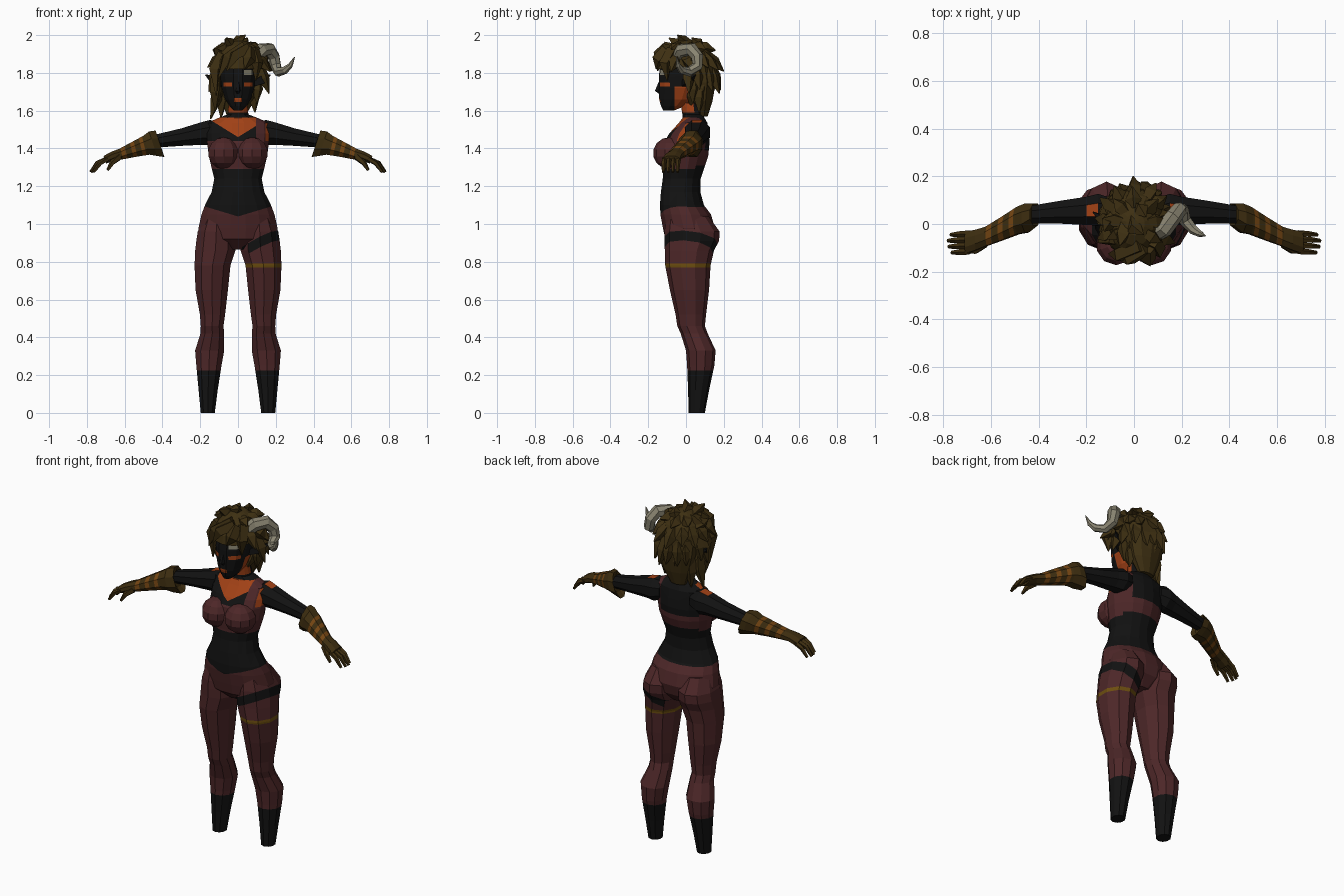
import bpy, bmesh, math, random
from mathutils import Vector as V

random.seed(4)
COL = {"black skin": (.006, .006, .006), "glowing orange": (.36, .053, .008), "maroon cloth": (.074, .02, .021),
       "brown hair": (.048, .029, .006), "glove leather": (.046, .026, .005), "glove stripe": (.17, .058, .006),
       "mustard strap": (.15, .075, .005), "grey horn": (.25, .23, .165)}
MAT = {}
for k, c in COL.items():
    MAT[k] = bpy.data.materials.new(k)
    MAT[k].diffuse_color = (*c, 1)
BLACK, ORANGE, MAROON, HAIR, GLOVE, STRIPE, MUSTARD, HORN = COL


def finish(name, bm, rule, cuts=()):
    """Cut along planes (point, normal), colour faces by rule(centre, normal) and make the object."""
    for co, no in cuts:
        bmesh.ops.bisect_plane(bm, geom=bm.verts[:] + bm.edges[:] + bm.faces[:], plane_co=co, plane_no=no)
    bmesh.ops.recalc_face_normals(bm, faces=bm.faces)
    used = []
    for f in bm.faces:
        k = rule if isinstance(rule, str) else rule(f.calc_center_median(), f.normal)
        if k not in used:
            used.append(k)
        f.material_index = used.index(k)
    me = bpy.data.meshes.new(name)
    bm.to_mesh(me)
    bm.free()
    for k in used:
        me.materials.append(MAT[k])
    bpy.context.collection.objects.link(bpy.data.objects.new(name, me))


def loft(rings, n, bm=None):
    """Skin rings given as (centre, u, v) ellipses."""
    bm = bm or bmesh.new()
    vs = [[bm.verts.new(c + u * math.cos(a) + v * math.sin(a))
           for a in [2 * math.pi * (i + .5) / n for i in range(n)]] for c, u, v in rings]
    for a, b in zip(vs, vs[1:]):
        for i in range(n):
            bm.faces.new((a[i], a[(i + 1) % n], b[(i + 1) % n], b[i]))
    bm.faces.new(vs[0])
    bm.faces.new(vs[-1])
    return bm


def upright(rows, n, s=1):
    """Rows of (z, centre x, half width, front y, back y)."""
    return loft([(V((s * x, (f + b) / 2, z)), V((w, 0, 0)), V((0, (b - f) / 2, 0))) for z, x, w, f, b in rows], n)


def sideways(rows, n, s, shear=0):
    """Rows of (x, y, z, half depth, half height)."""
    return loft([(V((s * x, y, z)), V((0, ry, 0)), V((s * shear * rz, 0, rz))) for x, y, z, ry, rz in rows], n)


def tube(path, radii, n=5, bm=None):
    path = [V(p) for p in path]
    rings, u = [], None
    for i, p in enumerate(path):
        t = (path[min(i + 1, len(path) - 1)] - path[max(i - 1, 0)]).normalized()
        u = u or t.cross(V((.3, .9, .2)))
        u = (u - t * u.dot(t)).normalized()
        rings.append((p, u * radii[i], t.cross(u) * radii[i]))
    return loft(rings, n, bm)


def ball(centre, size, seg, rows):
    bm = bmesh.new()
    bmesh.ops.create_uvsphere(bm, u_segments=seg, v_segments=rows, radius=1)
    bmesh.ops.scale(bm, vec=size, verts=bm.verts)
    bmesh.ops.translate(bm, vec=centre, verts=bm.verts)
    return bm


# Bare slash across the left hip, shared by torso and leg
def slash(c):
    return c.x > .04 and abs(c.z - (.83 + .5 * c.x - .15 * c.y)) < .028


SLASH = [((0, 0, .83 + d), (-.5, .15, 1)) for d in (-.028, .028)]


# Torso and neck
def torso_rule(c, n):
    if slash(c):
        return BLACK
    if c.z < (1.04 + .3 * abs(c.x) if c.y < 0 else 1.09):
        return MAROON
    if (1.29 < c.z < 1.44 and c.y < .05) or (1.31 < c.z < 1.39):
        return MAROON
    if .095 < c.x < .145 and c.z > 1.38:
        return MAROON
    if n.x > .6 and 1.42 < c.z < 1.52:
        return ORANGE
    if c.y < .05 and c.z > 1.46 + .62 * abs(c.x) and not 1.565 < c.z < 1.59:
        return ORANGE
    return BLACK


torso = upright([(.865, 0, .09, -.05, .09), (.92, 0, .205, -.112, .14), (.98, 0, .213, -.125, .155),
                 (1.05, 0, .197, -.138, .135), (1.1, 0, .178, -.14, .097), (1.17, 0, .142, -.135, .078),
                 (1.24, 0, .128, -.125, .08), (1.3, 0, .143, -.125, .1), (1.36, 0, .158, -.13, .12),
                 (1.43, 0, .166, -.12, .127), (1.48, 0, .168, -.09, .123), (1.535, 0, .165, -.04, .115),
                 (1.56, 0, .11, -.02, .1), (1.58, 0, .056, -.02, .09), (1.64, 0, .05, -.03, .085)], 16)
finish("torso", torso, torso_rule, SLASH + [((0, 0, z), (0, 0, 1)) for z in (1.09, 1.29, 1.31, 1.39, 1.44, 1.565, 1.59)]
       + [((x, 0, 0), (1, 0, 0)) for x in (0, .095, .145)]
       + [((0, 0, 1.46), (s * .62, 0, -1)) for s in (-1, 1)] + [((0, 0, 1.04), (s * .3, 0, -1)) for s in (-1, 1)])


# Legs with leggings ending above the ankle
def leg_rule(c, n):
    if c.z < .225 or slash(c):
        return BLACK
    return MUSTARD if c.x > 0 and .77 < c.z < .792 else MAROON


LEG = [(1.04, .11, .075, -.1, .12), (.96, .115, .103, -.115, .178), (.91, .117, .109, -.115, .175),
       (.86, .12, .112, -.112, .148), (.78, .135, .1, -.11, .13), (.65, .139, .09, -.085, .122),
       (.52, .135, .07, -.055, .106), (.46, .137, .063, -.046, .1), (.42, .136, .066, -.028, .115),
       (.33, .15, .081, 0, .157), (.25, .154, .07, .006, .15), (.12, .158, .053, .011, .122), (0, .16, .039, .014, .1)]
# Arms, gloves, hands
ARM = [(.1, .055, 1.49, .06, .055), (.15, .06, 1.484, .072, .072), (.2, .055, 1.478, .064, .064),
       (.3, .05, 1.46, .053, .05), (.43, .04, 1.44, .04, .038)]
SLEEVE = [(.43, .04, 1.425, .035, .045), (.413, .04, 1.425, .05, .076), (.45, .025, 1.425, .066, .07),
          (.485, .015, 1.417, .062, .054), (.55, -.018, 1.395, .053, .042), (.62, -.052, 1.37, .044, .03),
          (.66, -.066, 1.36, .046, .026), (.705, -.078, 1.34, .05, .022)]
BANDS = [(.49, .51), (.54, .563), (.595, .62)]
for s, side in ((1, "left"), (-1, "right")):
    finish(side + "_leg", upright(LEG, 10, s), leg_rule,
           SLASH + [((0, 0, z), (0, 0, 1)) for z in (.225, .77, .792)])
    finish(side + "_upper_arm", sideways(ARM, 8, s),
           lambda c, n: ORANGE if .14 < abs(c.x) < .2 and n.z > .8 else BLACK)
    finish(side + "_glove", sideways(SLEEVE, 8, s, .33),
           lambda c, n: STRIPE if any(a < abs(c.x) + .25 * (1.39 - c.z) < b for a, b in BANDS) else GLOVE,
           [((s * b, 0, 1.39), (s, 0, -.25)) for ab in BANDS for b in ab])
    hand = bmesh.new()
    for i in range(4):
        y, d = -.04 - .025 * i, (.012, 0, .003, .016)[i]
        tube([(s * .69, y, 1.345), (s * (.745 - d), y - .003, 1.322), (s * (.78 - d), y - .005, 1.275)],
             [.014, .013, .008], 5, hand)
    tube([(s * .63, -.085, 1.355), (s * .665, -.112, 1.325), (s * .69, -.115, 1.285)], [.02, .015, .008], 5, hand)
    finish(side + "_fingers", hand, GLOVE)
    # Bust and pointed ears
    finish(side + "_bust", ball((s * .075, -.085, 1.375), (.087, .09, .085), 10, 7), MAROON)
    finish(side + "_ear", tube([(s * .08, -.01, 1.74), (s * .12, .01, 1.76), (s * .172, .05, 1.79)],
                               [.02, .03, .003], 4), BLACK)


# Head with eyes, lips, brow mark and jaw patches as cut faces
def head_rule(c, n):
    ax = abs(c.x)
    if c.y < -.06:
        if .032 < ax < .078 and 1.728 < c.z < 1.75:
            return ORANGE
        if ax < .022 and 1.645 < c.z < 1.667:
            return ORANGE
        if .032 < c.x < .078 and 1.79 < c.z < 1.815:
            return HORN
    return ORANGE if -.06 < c.y < .03 and c.z < 1.728 else BLACK


head = upright([(1.602, 0, .025, -.122, -.06), (1.625, 0, .047, -.135, .0), (1.66, 0, .07, -.145, .05),
                (1.72, 0, .09, -.147, .08), (1.78, 0, .097, -.148, .1), (1.85, 0, .097, -.14, .11),
                (1.92, 0, .07, -.1, .08)], 12)
finish("head", head, head_rule, [((0, 0, z), (0, 0, 1)) for z in (1.645, 1.667, 1.728, 1.75, 1.79, 1.815)]
       + [((s * x, 0, 0), (1, 0, 0)) for x in (.022, .032, .078) for s in (-1, 1)] + [((0, -.06, 0), (0, 1, 0))])
finish("nose", tube([(0, -.138, 1.75), (0, -.152, 1.705), (0, -.135, 1.692)], [.008, .014, .008], 4), BLACK)

# Hair cap, open over the face
C, R = V((.005, 0, 1.82)), V((.13, .155, .155))
cap = ball(C, R, 14, 10)
bmesh.ops.delete(cap, geom=[f for f in cap.faces if f.calc_center_median().z < 1.8 and f.calc_center_median().y < .03],
                 context='FACES')
finish("hair_cap", cap, HAIR)
finish("back_hair", upright([(1.57, -.01, .05, .06, .115), (1.65, 0, .09, .035, .14), (1.75, 0, .12, .025, .158),
                             (1.85, 0, .125, .0, .15)], 10), HAIR)

# Layered locks following the cap, then fringe, side locks and crown tufts
locks = bmesh.new()
for e, count, length, start, end in ((62, 7, .1, -30, 210), (35, 9, .12, -20, 200), (8, 9, .14, 0, 180),
                                     (-20, 8, .13, 20, 160), (-45, 6, .12, 30, 150)):
    for i in range(count):
        a = math.radians(start + (end - start) * i / (count - 1) + random.uniform(-6, 6))
        er = math.radians(e)
        out = V((math.cos(a), math.sin(a), 0))
        p = C + V((R.x * math.cos(er) * out.x, R.y * math.cos(er) * out.y, R.z * math.sin(er)))
        nor = out * math.cos(er) + V((0, 0, math.sin(er)))
        down = out * math.sin(er) * .8 - V((0, 0, math.cos(er)))
        ln = length * random.uniform(.85, 1.15)
        tube([p - nor * .02, p + down * ln * .45 - nor * .005, p + down * ln + nor * .015], [.025, .034, .003], 4, locks)
for path in (((.05, -.1, 1.93), (-.02, -.145, 1.89), (-.06, -.15, 1.81)),
             ((.03, -.09, 1.94), (-.06, -.13, 1.88), (-.105, -.125, 1.77)),
             ((.06, -.1, 1.92), (.06, -.148, 1.87), (.035, -.158, 1.82)),
             ((.08, -.07, 1.92), (.1, -.11, 1.85), (.095, -.1, 1.76)),
             ((-.08, -.06, 1.9), (-.125, -.06, 1.82), (-.115, -.07, 1.68)),
             ((-.11, -.02, 1.83), (-.118, -.01, 1.7), (-.12, .01, 1.6)),
             ((-.1, .03, 1.78), (-.115, .04, 1.66), (-.145, .04, 1.555)),
             ((-.07, .07, 1.75), (-.085, .08, 1.65), (-.09, .08, 1.56)),
             ((.07, .07, 1.76), (.085, .07, 1.67), (.09, .07, 1.59)),
             ((.1, .0, 1.88), (.14, .01, 1.86), (.165, .03, 1.82)),
             ((0, .02, 1.94), (.0, -.02, 1.97), (.04, -.045, 2.0)),
             ((-.03, .0, 1.93), (-.05, -.05, 1.96), (-.06, -.09, 1.985)),
             ((.02, .06, 1.93), (.03, .06, 1.96), (.05, .03, 1.985)),
             ((-.08, .02, 1.9), (-.11, .0, 1.92), (-.125, -.03, 1.93))):
    tube(path, [.035, .034, .003], 4, locks)
finish("hair_locks", locks, HAIR)

# Single curled horn
finish("horn", tube([(.09, -.04, 1.885), (.125, -.02, 1.92), (.165, .03, 1.925), (.19, .06, 1.885), (.2, .06, 1.835),
                     (.215, .015, 1.805), (.25, -.025, 1.815), (.278, -.042, 1.84), (.3, -.05, 1.885)],
                    [.036, .038, .036, .033, .03, .026, .021, .014, .002], 7), HORN)
